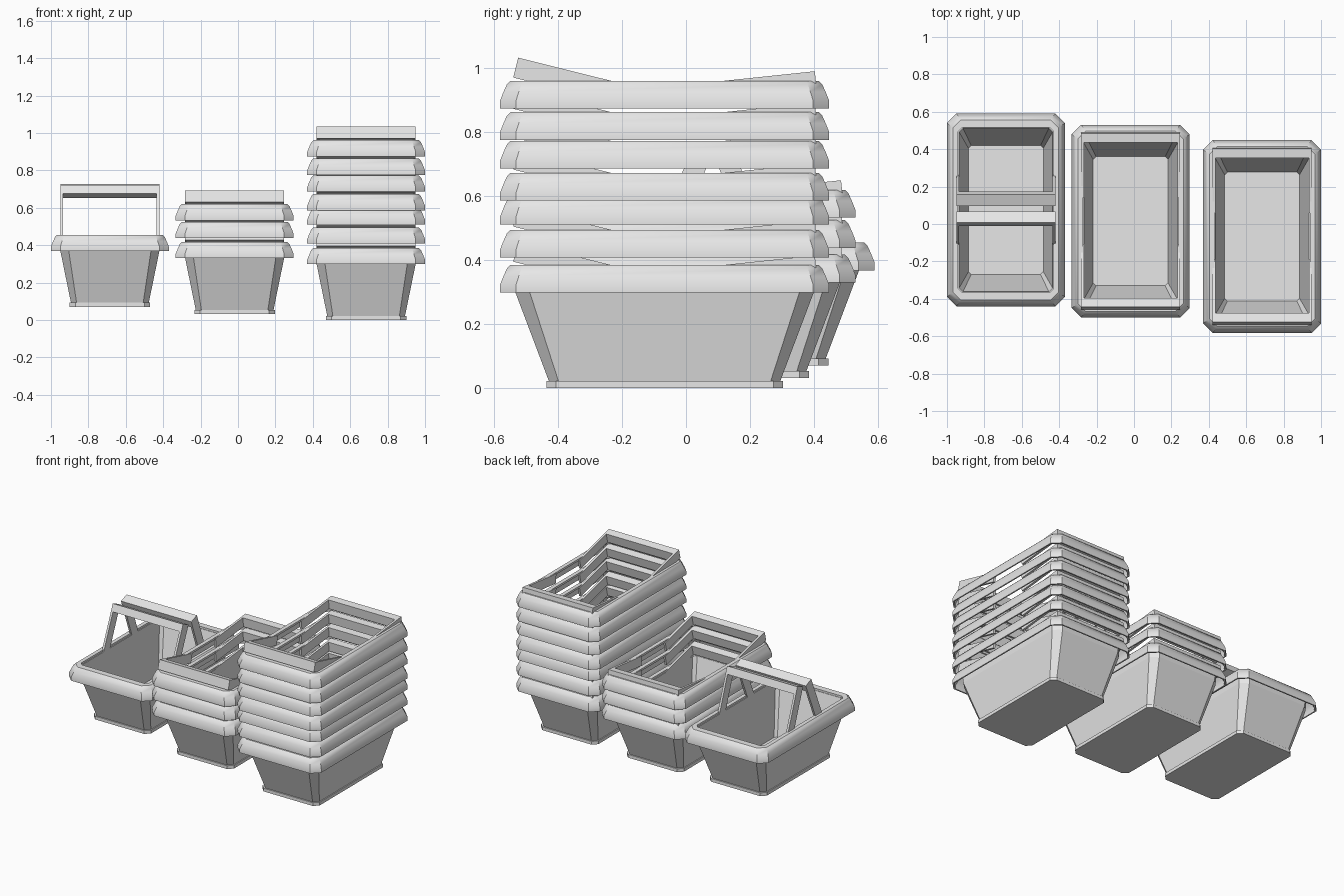
import bpy, bmesh, math
from mathutils import Vector, Matrix

if "Cube" in bpy.data.objects:
    bpy.data.objects.remove(bpy.data.objects["Cube"])

grey = bpy.data.materials.new("light_grey_plastic")
grey.use_nodes = True
COLOUR = (0.8, 0.8, 0.8, 1)
grey.diffuse_color = COLOUR
grey.node_tree.nodes["Principled BSDF"].inputs["Base Color"].default_value = COLOUR


def finish(bm, name):
    bmesh.ops.recalc_face_normals(bm, faces=bm.faces)
    mesh = bpy.data.meshes.new(name)
    bm.to_mesh(mesh)
    bm.free()
    mesh.materials.append(grey)
    return mesh


def ring(bm, hx, hy, z, cut):
    """Rectangle with chamfered corners."""
    cx, cy = hx - cut, hy - cut
    pts = [(hx, -cy), (hx, cy), (cx, hy), (-cx, hy),
           (-hx, cy), (-hx, -cy), (-cx, -hy), (cx, -hy)]
    return [bm.verts.new((x, y, z)) for x, y in pts]


def loft(name, sections, closed):
    """Skin chamfered rectangles; closed joins last to first, else caps both ends."""
    bm = bmesh.new()
    rings = [ring(bm, *s) for s in sections]
    pairs = list(zip(rings, rings[1:]))
    if closed:
        pairs.append((rings[-1], rings[0]))
    for a, b in pairs:
        for i in range(8):
            j = (i + 1) % 8
            bm.faces.new((a[i], a[j], b[j], b[i]))
    if not closed:
        bm.faces.new(rings[0])
        bm.faces.new(rings[-1])
    return finish(bm, name)


RIM_TOP = 0.385

# Tapered tub with a foot plate and hollow inside
body_mesh = loft("basket_body", [
    (0.215, 0.37, 0, 0.03), (0.215, 0.37, 0.022, 0.03),
    (0.208, 0.362, 0.022, 0.03), (0.265, 0.467, 0.3, 0.045),
    (0.27, 0.47, 0.372, 0.045), (0.25, 0.437, 0.372, 0.02),
    (0.2, 0.345, 0.03, 0.015)], closed=False)

# Hollow, downturned rim
rim_mesh = loft("basket_rim", [
    (0.315, 0.515, 0.298, 0.05), (0.315, 0.515, 0.322, 0.05),
    (0.304, 0.504, 0.35, 0.048), (0.293, 0.493, 0.374, 0.045),
    (0.282, 0.482, RIM_TOP, 0.042), (0.255, 0.44, RIM_TOP, 0.02),
    (0.255, 0.44, 0.371, 0.02), (0.278, 0.476, 0.371, 0.042),
    (0.295, 0.495, 0.345, 0.046), (0.306, 0.506, 0.32, 0.048),
    (0.306, 0.506, 0.298, 0.048)], closed=True)


def box(bm, lo, hi):
    lo, hi = Vector(lo), Vector(hi)
    m = Matrix.Translation((lo + hi) / 2) @ Matrix.Diagonal((*(hi - lo), 1))
    bmesh.ops.create_cube(bm, size=1, matrix=m)


# U-shaped handle lying along +y from its pivot: two flat arms and a grip bar
LENGTH, HALF, SPAN, ARM, GRIP = 0.315, 0.032, 0.265, 0.015, 0.05
bm = bmesh.new()
for lo, hi in ((-SPAN, ARM - SPAN), (SPAN - ARM, SPAN)):
    box(bm, (lo, -0.03, -HALF), (hi, LENGTH - GRIP, HALF))
box(bm, (-SPAN, LENGTH - GRIP, -HALF), (SPAN, LENGTH, HALF))
handle_mesh = finish(bm, "handle")


def place(name, mesh, loc, rot=(0, 0, 0)):
    obj = bpy.data.objects.new(name, mesh)
    bpy.context.collection.objects.link(obj)
    obj.location, obj.rotation_euler = loc, rot
    return obj


def handles(name, x, y, z, front_angle, back_angle):
    pivot = z + RIM_TOP - 0.035
    place(name + "_front_handle", handle_mesh, (x, y - 0.16, pivot),
          (math.radians(front_angle), 0, math.pi))
    place(name + "_back_handle", handle_mesh, (x, y + 0.16, pivot),
          (math.radians(back_angle), 0, 0))


# Each stack: name, x, y, base height, rim offsets, front and back handle angles
STACKS = [
    ("single", -0.685, 0.075, 0.07, [0], 113, 110),
    ("short_stack", -0.018, 0.015, 0.032, [0, 0.108, 0.203], 14, 6),
    ("tall_stack", 0.685, -0.067, 0,
     [0, 0.11, 0.213, 0.288, 0.388, 0.478, 0.576], 14, 6),
]
smooth = []
for name, x, y, base, offsets, front, back in STACKS:
    place(name + "_body", body_mesh, (x, y, base))
    for i, dz in enumerate(offsets):
        label = f"{name}_{i + 1}"
        smooth.append(place(label + "_rim", rim_mesh, (x, y, base + dz)))
        handles(label, x, y, base + dz, front, back)

# Soft shading over the rounded rim profile
bpy.ops.object.select_all(action="DESELECT")
smooth[0].select_set(True)
bpy.context.view_layer.objects.active = smooth[0]
for face in rim_mesh.polygons:
    face.use_smooth = True
rim_mesh.set_sharp_from_angle(angle=math.radians(32))
